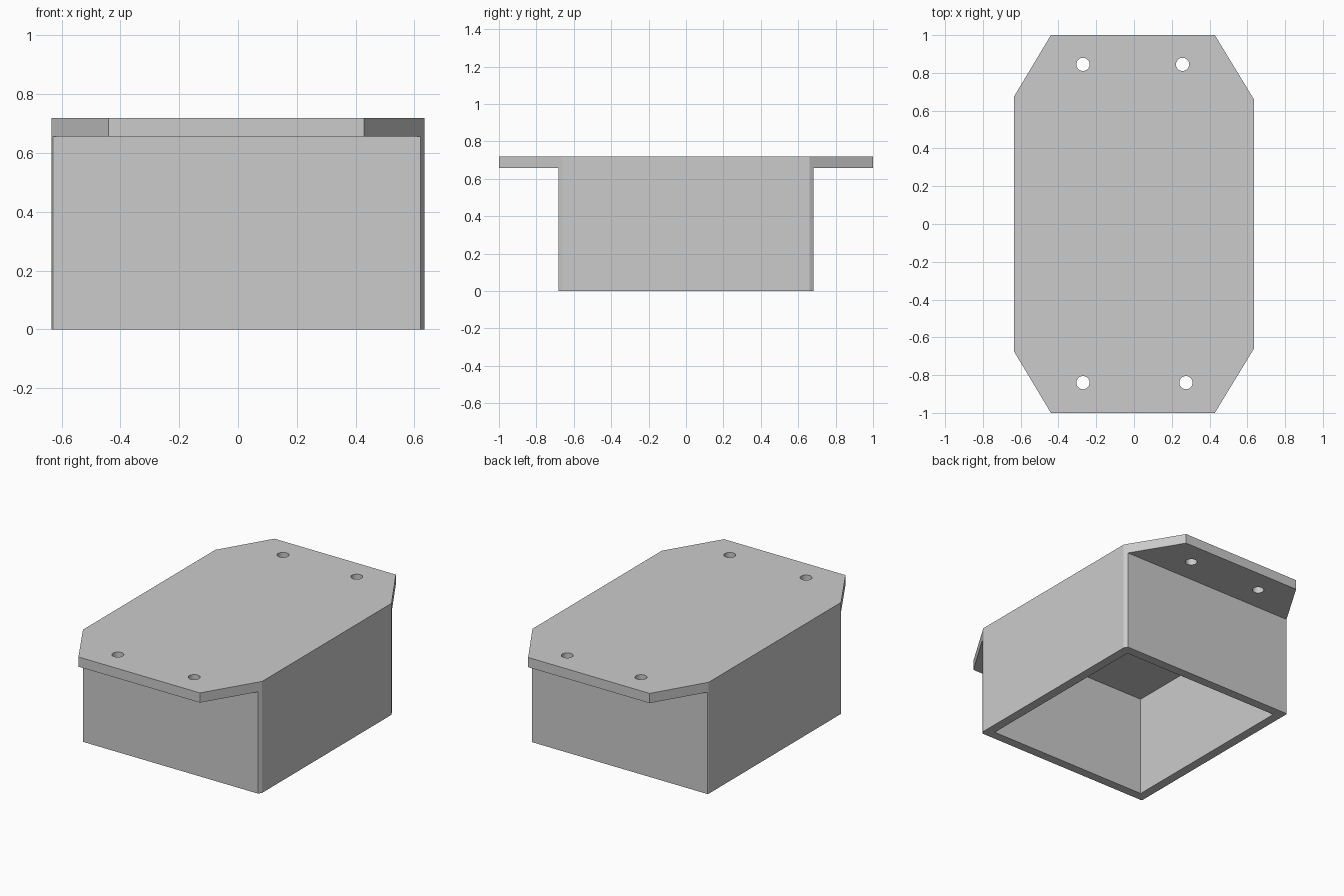
import bpy
import bmesh

if "Cube" in bpy.data.objects:
    bpy.data.objects.remove(bpy.data.objects["Cube"], do_unlink=True)

HEIGHT = 0.72        # overall height
FLANGE_Z = 0.657     # underside of the mounting flanges
BOX_Y = 0.683        # half depth of the box below the flanges
HALF_X = 0.635
WALL = 0.06
HOLE_R = 0.035

grey = bpy.data.materials.new("plain_grey")
colour = (0.6, 0.6, 0.6, 1)
grey.use_nodes = True
grey.diffuse_color = colour
grey.node_tree.nodes["Principled BSDF"].inputs["Base Color"].default_value = colour


def prism(name, outline, z0, z1):
    """Extrude a flat outline from z0 up to z1."""
    bm = bmesh.new()
    face = bm.faces.new([bm.verts.new((x, y, z0)) for x, y in outline])
    ext = bmesh.ops.extrude_face_region(bm, geom=[face])
    top = [v for v in ext["geom"] if isinstance(v, bmesh.types.BMVert)]
    bmesh.ops.translate(bm, verts=top, vec=(0, 0, z1 - z0))
    bmesh.ops.recalc_face_normals(bm, faces=bm.faces)
    mesh = bpy.data.meshes.new(name)
    bm.to_mesh(mesh)
    bm.free()
    obj = bpy.data.objects.new(name, mesh)
    mesh.materials.append(grey)
    bpy.context.collection.objects.link(obj)
    return obj


def rect(x0, x1, y0, y1):
    return [(x0, y0), (x1, y0), (x1, y1), (x0, y1)]


def cut(target, cutter):
    """Subtract the cutter, then discard it."""
    mod = target.modifiers.new("cut", "BOOLEAN")
    mod.operation = "DIFFERENCE"
    mod.solver = "EXACT"
    mod.object = cutter
    bpy.context.view_layer.objects.active = target
    bpy.ops.object.modifier_apply(modifier=mod.name)
    bpy.data.objects.remove(cutter, do_unlink=True)


# Housing: solid block with clipped corners
outline = [(-0.44, -1), (0.428, -1), (HALF_X, -0.66), (HALF_X, 0.66),
           (0.428, 1), (-0.44, 1), (-HALF_X, 0.675), (-HALF_X, -0.675)]
housing = prism("mounting_box", outline, 0, HEIGHT)

# Space below the front and back flanges
for y0, y1 in ((-2, -BOX_Y), (BOX_Y, 2)):
    cut(housing, prism("flange_cutter", rect(-1, 1, y0, y1), -1, FLANGE_Z))

# Open cavity underneath
ix, iy = HALF_X - WALL, BOX_Y - WALL
cut(housing, prism("cavity_cutter", rect(-ix, ix, -iy, iy), -1, FLANGE_Z))

# Screw holes through the flanges
for x, y in ((-0.27, 0.845), (0.257, 0.845), (-0.27, -0.84), (0.275, -0.84)):
    bpy.ops.mesh.primitive_cylinder_add(vertices=32, radius=HOLE_R, depth=1,
                                        location=(x, y, HEIGHT))
    drill = bpy.context.object
    drill.data.materials.append(grey)
    cut(housing, drill)

# Smooth hole walls, sharp edges elsewhere
bpy.ops.object.select_all(action="DESELECT")
housing.select_set(True)
bpy.context.view_layer.objects.active = housing
bpy.ops.object.shade_smooth_by_angle()
